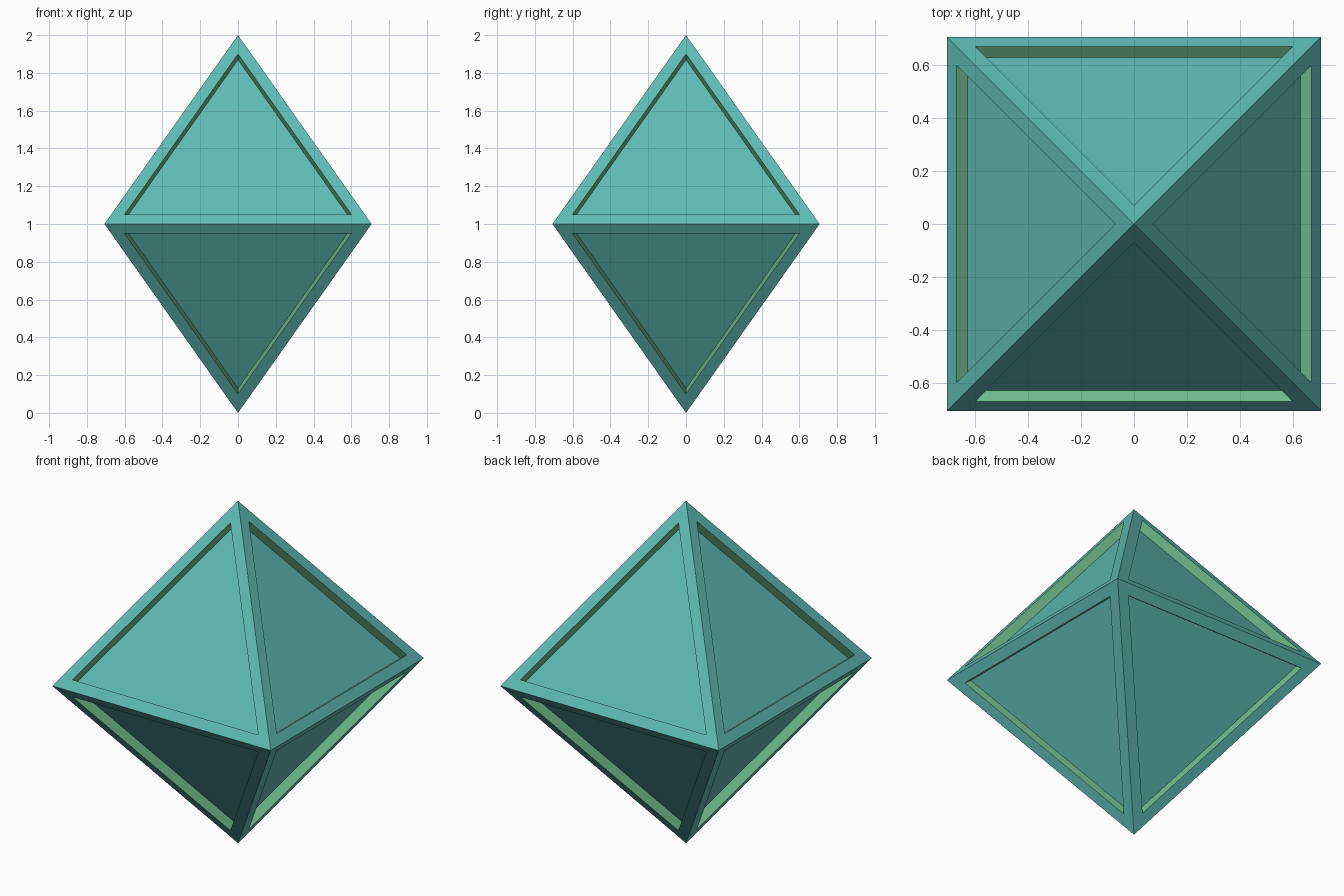
import bpy, bmesh, math

if "Cube" in bpy.data.objects:
    bpy.data.objects.remove(bpy.data.objects["Cube"])

RIM = 0.0612     # width of the frame border on each face
DEPTH = 0.053    # how far each panel is sunk


def material(name, rgb):
    m = bpy.data.materials.new(name)
    m.diffuse_color = (*rgb, 1.0)
    m.use_nodes = True
    m.node_tree.nodes["Principled BSDF"].inputs["Base Color"].default_value = m.diffuse_color
    return m


teal = material("teal", (0.114, 0.497, 0.456))
green = material("leaf green", (0.159, 0.491, 0.266))

# Regular octahedron standing on its tip, square belt aligned to x and y
bm = bmesh.new()
h = math.sqrt(0.5)
top = bm.verts.new((0, 0, 2))
bottom = bm.verts.new((0, 0, 0))
belt = [bm.verts.new((x, y, 1)) for x, y in ((-h, -h), (h, -h), (h, h), (-h, h))]
for i in range(4):
    a, b = belt[i], belt[(i + 1) % 4]
    bm.faces.new((a, b, top))
    bm.faces.new((b, a, bottom))
bm.normal_update()

# Frame border on every face, then a straight-walled sunken panel
panels = list(bm.faces)
bmesh.ops.inset_individual(bm, faces=panels, thickness=RIM, use_even_offset=True)
bm.normal_update()
before = set(bm.faces)
for panel in panels:
    normal = panel.normal.copy()
    rim = list(panel.verts)
    floor = [bm.verts.new(v.co - normal * DEPTH) for v in rim]
    for i in range(3):
        j = (i + 1) % 3
        bm.faces.new((rim[i], rim[j], floor[j], floor[i]))
    bm.faces.new(floor)
bmesh.ops.delete(bm, geom=panels, context='FACES_ONLY')

# Green recess walls (the only new four-sided faces), teal elsewhere
for f in bm.faces:
    f.material_index = 1 if f not in before and len(f.verts) == 4 else 0
bm.normal_update()

mesh = bpy.data.meshes.new("octahedron_gem")
bm.to_mesh(mesh)
bm.free()
mesh.materials.append(teal)
mesh.materials.append(green)
bpy.context.collection.objects.link(bpy.data.objects.new("octahedron_gem", mesh))
